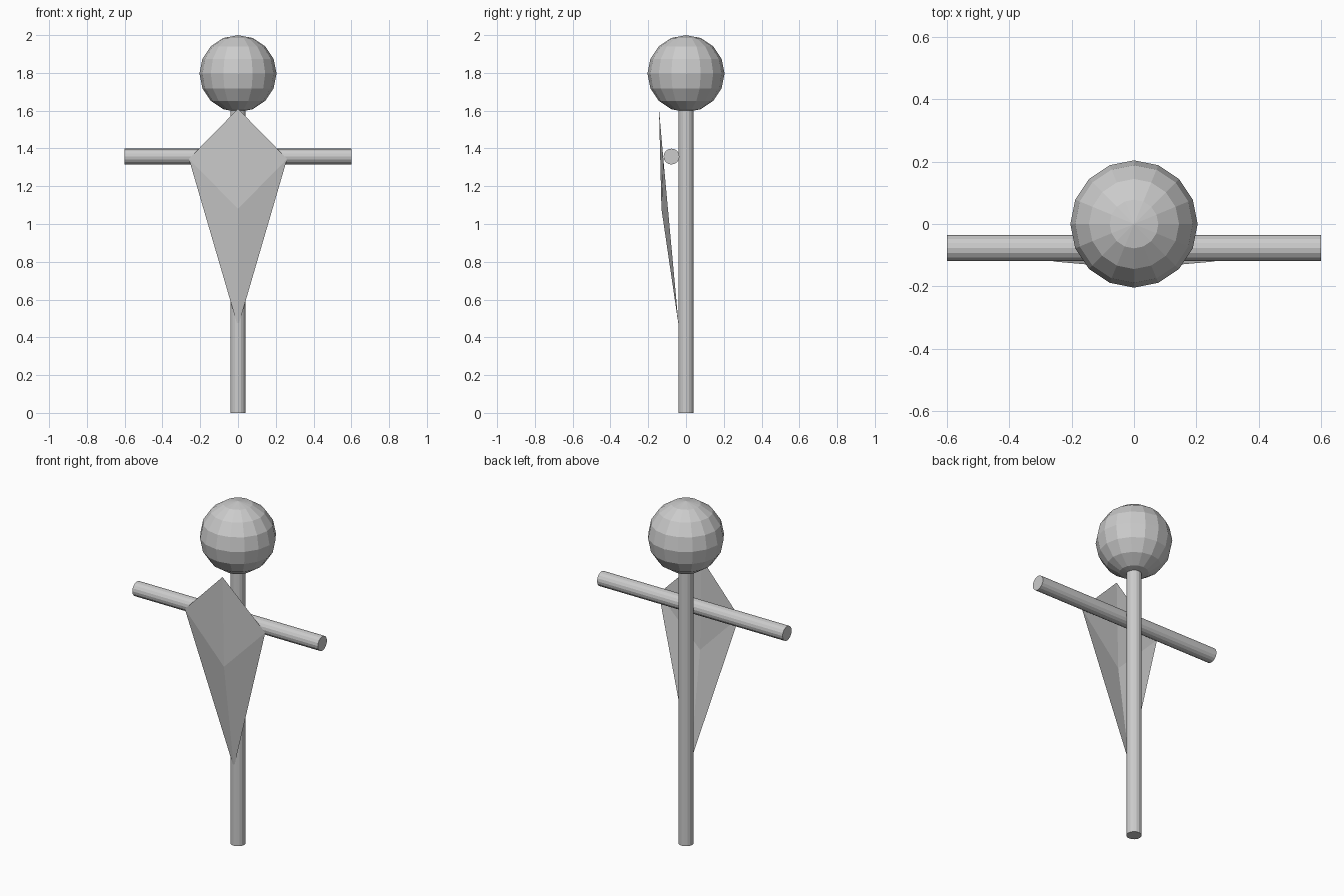
import bpy
import math

if "Cube" in bpy.data.objects:
    bpy.data.objects.remove(bpy.data.objects["Cube"])


def rod(name, radius, length, location, rotation=(0, 0, 0)):
    bpy.ops.mesh.primitive_cylinder_add(vertices=16, radius=radius, depth=length,
                                        location=location, rotation=rotation)
    bpy.context.object.name = name


# Upright pole, running up into the head
rod("pole", 0.041, 1.65, (0, 0, 0.825))

# Arms: one crossbar fixed to the front of the pole
rod("crossbar", 0.042, 1.2, (0, -0.077, 1.357), (0, math.pi / 2, 0))

# Faceted ball head
bpy.ops.mesh.primitive_uv_sphere_add(segments=16, ring_count=8, radius=0.204,
                                     location=(0, 0, 1.796))
bpy.context.object.name = "head"

# Kite-shaped cloth sheet, folded at the waist: left half mirrored across x
top, side = (0, -0.143, 1.61), (-0.26, -0.12, 1.345)
waist, tip = (0, -0.13, 1.08), (0, -0.038, 0.455)
mesh = bpy.data.meshes.new("cloth")
mesh.from_pydata([top, side, waist, tip], [], [(0, 1, 2), (1, 3, 2)])
cloth = bpy.data.objects.new("cloth", mesh)
bpy.context.collection.objects.link(cloth)
cloth.modifiers.new("mirror", 'MIRROR').use_clip = True
